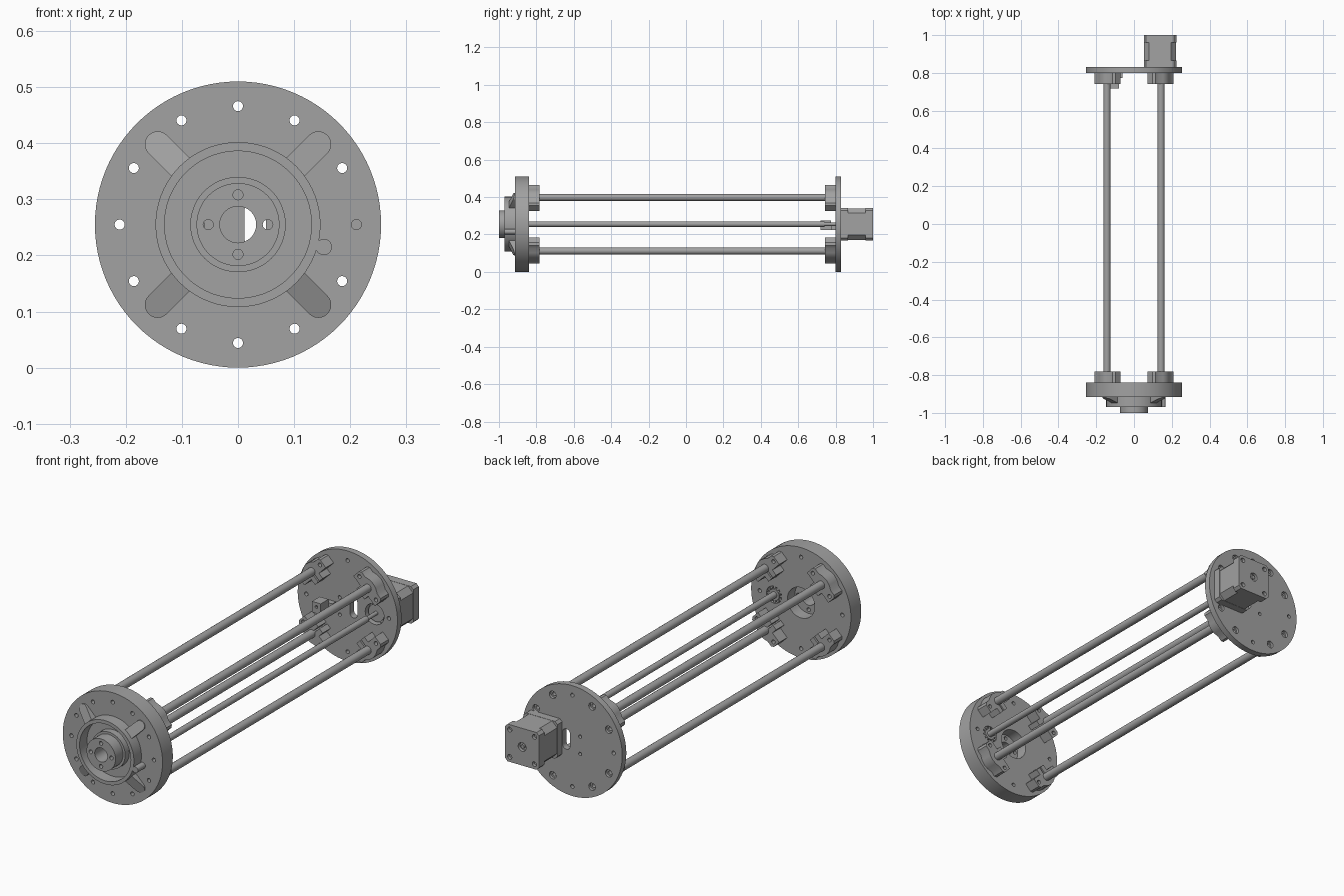
import bpy, bmesh, math
from mathutils import Matrix, Vector

cube = bpy.data.objects.get("Cube")
if cube:
    bpy.data.objects.remove(cube, do_unlink=True)

R = 0.255            # plate radius, also the axis height
ROD_R = 0.2025       # distance of the rods from the axis
SCREW_X = 0.138      # lead screw and motor offset
DIAGONALS = [math.radians(45 + 90 * i) for i in range(4)]
QUARTERS = [math.radians(90 * i) for i in range(4)]

steel = bpy.data.materials.new("plain grey metal")
steel.use_nodes = True
grey = (0.36, 0.36, 0.36, 1)
steel.diffuse_color = grey
steel.node_tree.nodes["Principled BSDF"].inputs["Base Color"].default_value = grey


def circle(x, z, r, n=32):
    return [(x + r * math.cos(math.tau * i / n), z + r * math.sin(math.tau * i / n))
            for i in range(n)]


def slot(x, z, r, half, n=12):
    """Upright slot outline with round ends."""
    top = [(x + r * math.cos(math.pi * i / n), z + half + r * math.sin(math.pi * i / n))
           for i in range(n + 1)]
    return top + [(2 * x - a, 2 * z - b) for a, b in top]


def square(x, z, h, c):
    """Square outline of half size h with corners cut by c."""
    k = h - c
    return [(x + a, z + b) for a, b in
            [(h, -k), (h, k), (k, h), (-k, h), (-h, k), (-h, -k), (-k, -h), (k, -h)]]


def rect(x0, x1, z0, z1):
    return [(x0, z0), (x1, z0), (x1, z1), (x0, z1)]


def polar(r, a):
    return r * math.cos(a), r * math.sin(a)


def mesh_of(solids):
    """Extrude each (outline, y0, y1) along y into one mesh."""
    bm = bmesh.new()
    for outline, y0, y1 in solids:
        face = bm.faces.new([bm.verts.new((x, y0, z)) for x, z in outline])
        out = bmesh.ops.extrude_face_region(bm, geom=[face])
        moved = [g for g in out["geom"] if isinstance(g, bmesh.types.BMVert)]
        bmesh.ops.translate(bm, verts=moved, vec=(0, y1 - y0, 0))
    bmesh.ops.recalc_face_normals(bm, faces=bm.faces)
    me = bpy.data.meshes.new("part")
    bm.to_mesh(me)
    bm.free()
    return me


def part(name, solids, cuts=(), angle=0.0, shape=None):
    """Make a part, cut each group of solids from it, turn it about the axis."""
    ob = bpy.data.objects.new(name, mesh_of(solids))
    bpy.context.collection.objects.link(ob)
    if shape:
        for v in ob.data.vertices:
            shape(v.co)
    for group in cuts:
        cutter = bpy.data.objects.new("cutter", mesh_of(group))
        cutter.hide_render = True
        bpy.context.collection.objects.link(cutter)
        mod = ob.modifiers.new("cut", 'BOOLEAN')
        mod.operation, mod.solver, mod.object = 'DIFFERENCE', 'EXACT', cutter
        graph = bpy.context.evaluated_depsgraph_get()
        done = bpy.data.meshes.new_from_object(ob.evaluated_get(graph))
        ob.modifiers.clear()
        ob.data = done
        bpy.data.objects.remove(cutter, do_unlink=True)
    ob.data.transform(Matrix.Translation((0, 0, R)) @ Matrix.Rotation(-angle, 4, 'Y'))
    ob.data.name = name
    ob.data.materials.clear()
    ob.data.materials.append(steel)
    bpy.ops.object.select_all(action='DESELECT')
    ob.select_set(True)
    bpy.context.view_layer.objects.active = ob
    bpy.ops.object.shade_smooth_by_angle(angle=math.radians(30))
    return ob


# Shared screw positions: a pair beside each rod, plus one on each quarter
pair = math.atan2(0.06, ROD_R)
bolt_r = math.hypot(0.06, ROD_R)
bolts = [polar(bolt_r, a + s * pair) for a in DIAGONALS for s in (-1, 1)]
quarter_holes = [polar(0.211, a) for a in QUARTERS]
hub_holes = [polar(0.053, a) for a in QUARTERS]

# Thick front plate with hub cavity and lead screw bearing seat
part("front_plate", [(circle(0, 0, R, 96), -0.915, -0.84)], [
    [(circle(x, z, 0.009, 16), -1, -0.7) for x, z in bolts + quarter_holes + hub_holes]
    + [(circle(0, 0, 0.0325), -1, -0.7)],
    [(circle(0, 0, 0.07, 48), -0.895, -0.7), (circle(SCREW_X, 0, 0.048), -0.86, -0.7)],
])

# Raised bearing ring, locating lug, inner race and hub
part("bearing_ring", [(circle(0, 0, 0.147, 72), -0.97, -0.914)],
     [[(circle(0, 0, 0.131, 72), -1.1, -0.8)]])
part("ring_lug", [(circle(0.153, -0.04, 0.0145, 20), -0.97, -0.914)])
part("inner_race", [(circle(0, 0, 0.085, 48), -0.945, -0.914)],
     [[(circle(0, 0, 0.073, 48), -1.1, -0.8)]])
part("hub", [(circle(0, 0, 0.074, 48), -1.0, -0.914)],
     [[(circle(0, 0, 0.0325), -1.1, -0.8)]
      + [(circle(x, z, 0.009, 16), -1.1, -0.8) for x, z in hub_holes]])


# Round-ended ramps sloping from the ring down to the plate
def slope(co):
    if co.y < -0.92:
        t = (co.x - 0.14) / (0.225 - 0.14)
        co.y = -0.949 + 0.031 * t


ramp = [(0.14, -0.023)] + [(ROD_R + 0.023 * math.cos(a), 0.023 * math.sin(a))
                          for a in [math.radians(-90 + 15 * i) for i in range(13)]] + [(0.14, 0.023)]
for a in DIAGONALS:
    part("ramp_rib", [(ramp, -0.95, -0.914)], angle=a, shape=slope)

# Thin back plate with motor opening, slot and countersunk screw holes
part("back_plate", [(circle(0, 0, R, 96), 0.80, 0.83)], [
    [(circle(x, z, 0.009, 16), 0.7, 0.9) for x, z in bolts + quarter_holes]
    + [(circle(x, z, 0.008, 16), 0.7, 0.9) for x, z in [(-0.04, 0.03), (-0.04, -0.05)]]
    + [(circle(SCREW_X, 0, 0.048), 0.7, 0.9), (slot(0.031, 0, 0.019, 0.028), 0.7, 0.9)],
    [(circle(x, z, 0.017, 20), 0.817, 0.9) for x, z in bolts],
])

# Flanged rod clamps: wide ears, round boss and a split lobe facing the axis
half = [(0.025, 0.068), (0.025, 0.045), (0.036, 0.022), (0.040, 0.0)]
outline = [(0.015, 0.0775), (-0.025, 0.0775), (-0.025, 0.028), (-0.052, 0.028),
           (-0.052, -0.028), (-0.025, -0.028), (-0.025, -0.0775), (0.015, -0.0775)]
outline += [(x, -z) for x, z in half] + [(x, z) for x, z in half[-2::-1]]
clamp = [(ROD_R + x, z) for x, z in outline]
for side, y0, y1 in (("front", -0.84, -0.782), ("back", 0.742, 0.80)):
    for a in DIAGONALS:
        part(side + "_rod_clamp", [(clamp, y0, y1)], [
            [(circle(ROD_R, s * 0.06, 0.009, 16), y0 - 1, y1 + 1) for s in (-1, 1)]
            + [(rect(ROD_R - 0.08, ROD_R - 0.01, -0.004, 0.004), y0 - 1, y1 + 1)]], angle=a)

# Four guide rods
for a in DIAGONALS:
    part("guide_rod", [(circle(ROD_R, 0, 0.0185, 24), -0.842, 0.802)], angle=a)

# Lead screw with its ball bearing
part("lead_screw", [(circle(SCREW_X, 0, 0.0145, 24), -0.862, 0.74)])
for name, outer, inner in (("bearing_outer_race", 0.048, 0.039), ("bearing_inner_race", 0.026, 0.0145)):
    part(name, [(circle(SCREW_X, 0, outer), -0.861, -0.84)],
         [[(circle(SCREW_X, 0, inner), -1, -0.7)]])
part("bearing_balls", [(circle(SCREW_X + x, z, 0.006, 10), -0.86, -0.843)
                       for x, z in [polar(0.0325, math.tau * i / 12) for i in range(12)]])

# Motor: two end caps, a slimmer-cornered body, front boss and shaft
corners = [(SCREW_X + sx * 0.063, sz * 0.063) for sx in (-1, 1) for sz in (-1, 1)]
part("motor_front_cap", [(square(SCREW_X, 0, 0.086, 0.012), 0.83, 0.865)])
part("motor_body", [(square(SCREW_X, 0, 0.085, 0.026), 0.864, 0.961)])
part("motor_back_cap", [(square(SCREW_X, 0, 0.086, 0.012), 0.96, 1.0)],
     [[(circle(x, z, 0.011, 16), 0.985, 1.1) for x, z in corners]
      + [(circle(SCREW_X, 0, 0.02, 24), 0.985, 1.1)]])
part("motor_boss", [(circle(SCREW_X, 0, 0.040), 0.812, 0.832)])
part("motor_shaft", [(circle(SCREW_X, 0, 0.009, 16), 0.735, 0.82)])
part("motor_shaft_end", [(circle(SCREW_X, 0, 0.009, 16), 0.98, 0.997)])

# End stop switch beside the slot
part("switch_body", [(rect(-0.125, -0.08, -0.03, 0.02), 0.718, 0.775)],
     [[(circle(-0.102, 0.0, 0.007, 12), 0.6, 0.73)]])
part("switch_bracket", [(rect(-0.125, -0.06, -0.03, 0.004), 0.774, 0.80)])
